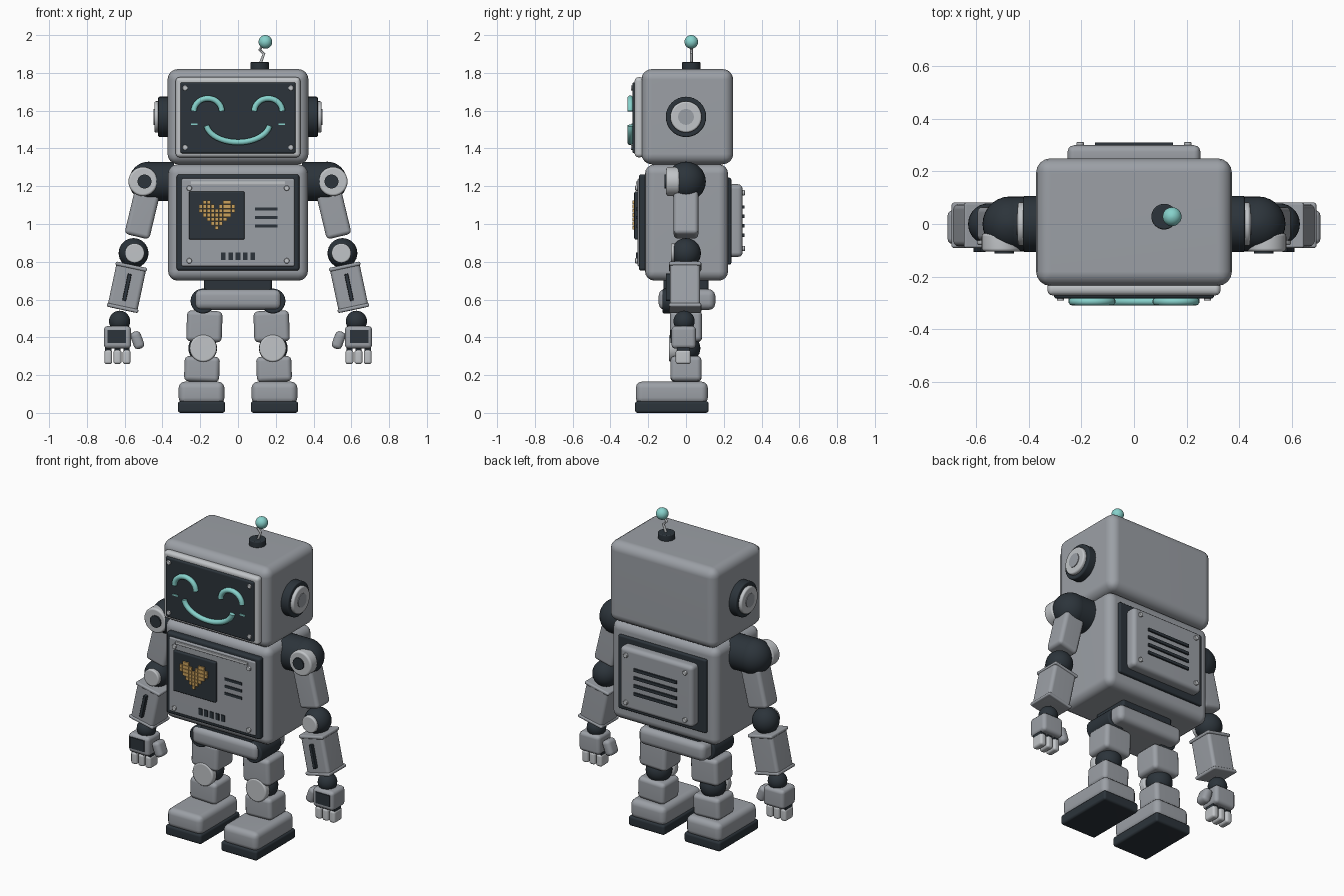
import bpy, bmesh, math
from mathutils import Matrix, Vector

cube = bpy.data.objects.get("Cube")
if cube:
    bpy.data.objects.remove(cube, do_unlink=True)


def material(name, rgb):
    m = bpy.data.materials.new(name)
    m.use_nodes = True
    m.diffuse_color = (*rgb, 1)
    m.node_tree.nodes["Principled BSDF"].inputs["Base Color"].default_value = (*rgb, 1)
    return m


GREY = material("body grey", (0.33, 0.35, 0.38))
LIGHT = material("light grey", (0.53, 0.55, 0.57))
DARK = material("dark slate", (0.025, 0.034, 0.043))
TEAL = material("glow teal", (0.24, 0.64, 0.6))
GOLD = material("amber", (0.6, 0.36, 0.11))
parts = []


def finish(name, bm, mat, loc, rot=0):
    me = bpy.data.meshes.new(name)
    bm.to_mesh(me)
    bm.free()
    me.materials.append(mat)
    ob = bpy.data.objects.new(name, me)
    ob.location = loc
    ob.rotation_euler.y = math.radians(rot)
    bpy.context.collection.objects.link(ob)
    parts.append(ob)
    return ob


def bevel(bm, edges, width, seg):
    if width:
        bmesh.ops.bevel(bm, geom=edges, offset=width, segments=seg, profile=0.5, affect='EDGES')


def box(name, loc, size, mat, bev=0.0, rot=0, seg=3):
    bm = bmesh.new()
    bmesh.ops.create_cube(bm, size=1)
    bmesh.ops.scale(bm, vec=size, verts=bm.verts)
    bevel(bm, bm.edges[:], bev, seg)
    return finish(name, bm, mat, loc, rot)


def disc(name, loc, r, depth, axis, mat, bev=0.0):
    bm = bmesh.new()
    bmesh.ops.create_cone(bm, cap_ends=True, segments=32, radius1=r, radius2=r, depth=depth)
    rims = [e for e in bm.edges if abs(e.verts[0].co.z - e.verts[1].co.z) < 1e-5]
    bevel(bm, rims, bev, 3)
    turn = Vector((0, 0, 1)).rotation_difference(Vector(axis)).to_matrix()
    bmesh.ops.rotate(bm, matrix=turn, verts=bm.verts)
    return finish(name, bm, mat, loc)


def ball(name, loc, r, mat):
    bm = bmesh.new()
    bmesh.ops.create_uvsphere(bm, u_segments=28, v_segments=16, radius=r)
    return finish(name, bm, mat, loc)


def tube(name, points, r, mat):
    cu = bpy.data.curves.new(name, 'CURVE')
    cu.dimensions = '3D'
    cu.bevel_depth, cu.bevel_resolution, cu.use_fill_caps = r, 3, True
    sp = cu.splines.new('POLY')
    sp.points.add(len(points) - 1)
    for p, co in zip(sp.points, points):
        p.co = (*co, 1)
    tmp = bpy.data.objects.new(name + "_path", cu)
    bpy.context.collection.objects.link(tmp)
    bpy.context.view_layer.update()
    me = bpy.data.meshes.new_from_object(tmp.evaluated_get(bpy.context.evaluated_depsgraph_get()))
    bpy.data.objects.remove(tmp, do_unlink=True)
    bm = bmesh.new()
    bm.from_mesh(me)
    bpy.data.meshes.remove(me)
    finish(name, bm, mat, (0, 0, 0))


def screws(name, x, zs, y):
    for s in (-1, 1):
        for z in zs:
            disc(name, (s * x, y, z), 0.014, 0.02, (0, 1, 0), LIGHT, 0.004)


X, Y, Z = (1, 0, 0), (0, 1, 0), (0, 0, 1)

# Head and face screen
box("head", (0, 0.007, 1.568), (0.746, 0.486, 0.504), GREY, 0.055, seg=4)
box("face_frame", (0, -0.247, 1.565), (0.66, 0.05, 0.424), LIGHT, 0.02)
box("face_screen", (0, -0.27, 1.562), (0.61, 0.028, 0.376), DARK, 0.01)
screws("face_screw", 0.28, (1.72, 1.405), -0.282)
FACE = -0.295
for s in (-1, 1):
    arc = [math.pi * i / 16 for i in range(17)]
    ends = [(s * 0.16 + 0.074 * math.cos(a), FACE, 1.597 + 0.068 * math.sin(a)) for a in arc]
    tube("eye", ends, 0.016, TEAL)
    box("cheek_mark", (s * 0.232, -0.285, 1.528), (0.036, 0.009, 0.009), TEAL)
smile = [i / 10 - 1 for i in range(21)]
tube("smile", [(0.168 * math.sin(t * 1.45), FACE, 1.533 - 0.1 * math.cos(t * 1.45)) for t in smile],
     0.016, TEAL)

# Antenna
disc("antenna_base", (0.115, 0.028, 1.837), 0.049, 0.04, Z, DARK, 0.006)
tube("antenna_rod", [(0.118, 0.028, 1.85), (0.137, 0.028, 1.9), (0.115, 0.028, 1.923),
                     (0.145, 0.028, 1.965)], 0.008, LIGHT)
ball("antenna_ball", (0.145, 0.028, 1.964), 0.036, TEAL)

# Torso
box("torso", (0, 0.003, 1.008), (0.74, 0.44, 0.616), GREY, 0.05, seg=4)
box("chest_frame", (0, -0.225, 1.008), (0.65, 0.05, 0.51), DARK, 0.015)
box("chest_panel", (0, -0.24, 1.008), (0.6, 0.036, 0.465), GREY, 0.01)
box("chest_trim", (0, -0.26, 1.217), (0.5, 0.012, 0.018), LIGHT, 0.003)
screws("chest_screw", 0.258, (1.19, 0.805), -0.259)
box("heart_panel", (-0.113, -0.262, 1.045), (0.295, 0.024, 0.254), DARK, 0.008)

# Pixel heart
HEART = (".xx...xx.", "xxxx.xxxx", "xxxxxxxxx", ".xxxxxxx.", "..xxxxx..", "...xxx...", "....x....")
for r, row in enumerate(HEART):
    for c, ch in enumerate(row):
        if ch == "x":
            box("heart_pixel", (-0.112 + (c - 4) * 0.0215, -0.276, 1.115 - r * 0.0225),
                (0.019, 0.014, 0.02), GOLD)

# Chest slots
for i in range(3):
    box("chest_vent", (0.15, -0.259, 1.08 - i * 0.045), (0.12, 0.009, 0.016), DARK)
for i in range(5):
    box("chest_port", ((i - 2) * 0.039, -0.259, 0.83), (0.024, 0.009, 0.04), DARK)

# Back panel
box("back_frame", (0, 0.222, 1.015), (0.61, 0.036, 0.46), DARK, 0.01)
box("back_panel", (0, 0.26, 1.018), (0.506, 0.08, 0.385), GREY, 0.025)
screws("back_screw", 0.205, (1.165, 0.87), 0.302)
for i in range(4):
    box("back_vent", (0, 0.304, 1.09 - i * 0.05), (0.296, 0.012, 0.018), DARK)

# Waist and pelvis
box("waist", (0, 0, 0.675), (0.36, 0.24, 0.1), DARK, 0.015)
box("pelvis", (0, 0.005, 0.6), (0.46, 0.3, 0.11), GREY, 0.035)

for s in (-1, 1):
    side = "left_" if s > 0 else "right_"

    # Ear
    disc(side + "ear_base", (s * 0.39, 0, 1.567), 0.107, 0.065, X, DARK, 0.008)
    disc(side + "ear_ring", (s * 0.425, 0, 1.567), 0.083, 0.036, X, LIGHT, 0.01)
    disc(side + "ear_centre", (s * 0.443, 0, 1.567), 0.042, 0.008, X, GREY)

    # Shoulder and upper arm
    disc(side + "shoulder_tube", (s * 0.41, 0, 1.225), 0.104, 0.14, X, DARK)
    ball(side + "shoulder", (s * 0.472, 0, 1.225), 0.105, DARK)
    disc(side + "shoulder_cap", (s * 0.503, -0.07, 1.225), 0.077, 0.07, Y, LIGHT, 0.012)
    disc(side + "shoulder_bolt", (s * 0.495, -0.106, 1.225), 0.037, 0.014, Y, DARK)
    box(side + "upper_arm", (s * 0.508, 0, 1.05), (0.135, 0.13, 0.24), GREY, 0.022, -s * 13.5)

    # Elbow and forearm
    ball(side + "elbow", (s * 0.553, 0, 0.846), 0.079, DARK)
    disc(side + "elbow_cap", (s * 0.547, -0.055, 0.846), 0.052, 0.05, Y, LIGHT, 0.008)
    tilt = -s * 12
    turn = Matrix.Rotation(math.radians(tilt), 3, 'Y')
    centre = Vector((s * 0.588, -0.005, 0.665))
    box(side + "forearm", centre, (0.16, 0.16, 0.245), GREY, 0.02, tilt)
    for d in (-1, 1):
        box(side + "forearm_rim", centre + turn @ Vector((0, 0, d * 0.112)),
            (0.17, 0.172, 0.02), GREY, 0.008, tilt)
    box(side + "forearm_slot", centre + turn @ Vector((0, -0.082, 0)),
        (0.02, 0.04, 0.145), DARK, 0.004, tilt)

    # Hand
    ball(side + "wrist", (s * 0.627, -0.01, 0.485), 0.056, DARK)
    box(side + "palm", (s * 0.638, -0.012, 0.4), (0.145, 0.13, 0.12), GREY, 0.022)
    box(side + "hand_plate", (s * 0.642, -0.078, 0.405), (0.098, 0.009, 0.07), DARK)
    for x in (0.687, 0.638, 0.59):
        box(side + "knuckle", (s * x, -0.015, 0.338), (0.032, 0.065, 0.02), DARK)
        box(side + "finger", (s * x, -0.015, 0.296), (0.042, 0.08, 0.076), LIGHT, 0.014)
    box(side + "thumb", (s * 0.533, -0.012, 0.385), (0.056, 0.08, 0.095), GREY, 0.022, s * 20)

    # Leg
    disc(side + "hip", (s * 0.185, -0.025, 0.592), 0.066, 0.2, Y, DARK, 0.01)
    box(side + "thigh", (s * 0.178, 0, 0.458), (0.188, 0.17, 0.165), GREY, 0.025, -s * 2)
    ball(side + "knee", (s * 0.187, 0, 0.342), 0.076, DARK)
    disc(side + "knee_cap", (s * 0.184, -0.068, 0.342), 0.072, 0.045, Y, LIGHT, 0.01)
    box(side + "shin", (s * 0.191, 0, 0.232), (0.186, 0.165, 0.135), GREY, 0.025, -s * 2)
    box(side + "foot", (s * 0.193, -0.075, 0.106), (0.243, 0.382, 0.12), GREY, 0.035)
    box(side + "sole", (s * 0.193, -0.075, 0.031), (0.25, 0.39, 0.062), DARK, 0.014)

# Smooth rounded edges while keeping hard ones crisp
bpy.ops.object.select_all(action='DESELECT')
for ob in parts:
    ob.select_set(True)
bpy.context.view_layer.objects.active = parts[0]
bpy.ops.object.shade_smooth_by_angle(angle=math.radians(40))
for ob in parts:
    ob.select_set(False)
    ob.modifiers.new("flat_faces", 'WEIGHTED_NORMAL').keep_sharp = True
